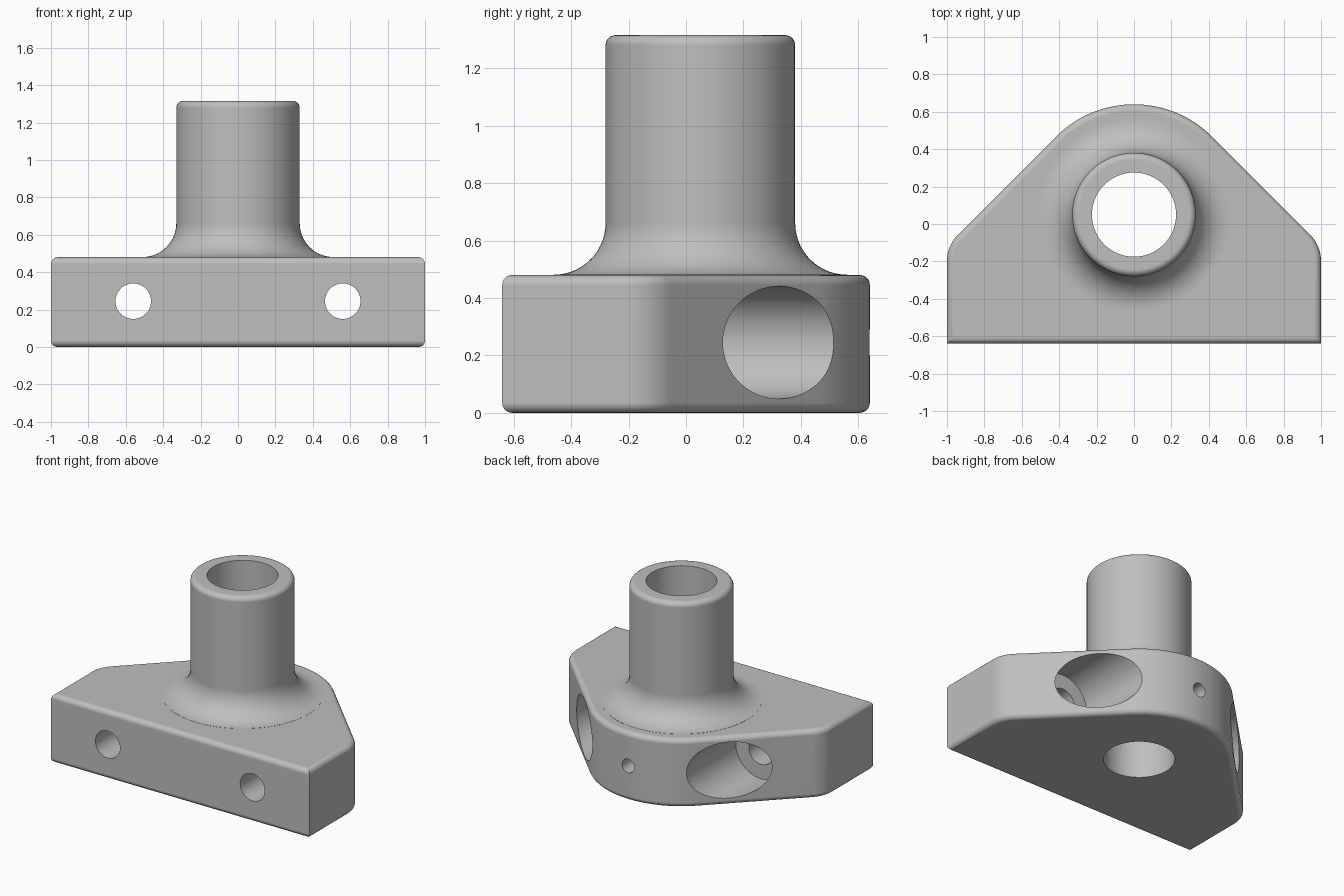
import bpy, bmesh
from math import sin, cos, pi, radians, sqrt
from mathutils import Matrix

if "Cube" in bpy.data.objects:
    bpy.data.objects.remove(bpy.data.objects["Cube"])

BASE_H, TOP, AXIS_Y, ROUND = 0.48, 1.315, 0.05, 0.035
HOLE_Z = 0.245

# One plain grey for the whole bracket
grey = bpy.data.materials.new("plain grey")
grey.use_nodes = True
colour = (0.52, 0.52, 0.52, 1)
grey.diffuse_color = colour
grey.node_tree.nodes["Principled BSDF"].inputs["Base Color"].default_value = colour


def arc(cx, cy, r, start, end, steps):
    angles = [radians(start + (end - start) * i / steps) for i in range(steps + 1)]
    return [(cx + r * cos(a), cy + r * sin(a)) for a in angles]


def make_object(name, bm):
    bmesh.ops.recalc_face_normals(bm, faces=bm.faces[:])
    mesh = bpy.data.meshes.new(name)
    bm.to_mesh(mesh)
    bm.free()
    mesh.materials.append(grey)
    obj = bpy.data.objects.new(name, mesh)
    bpy.context.collection.objects.link(obj)
    return obj


def combine(target, tool, operation):
    tool.hide_render = True
    mod = target.modifiers.new(tool.name, "BOOLEAN")
    mod.operation, mod.solver, mod.object = operation, "EXACT", tool
    bpy.context.view_layer.objects.active = target
    bpy.ops.object.modifier_apply(modifier=mod.name)
    bpy.data.objects.remove(tool)


def drill(target, name, radius, start, end, along_y=True):
    """Cut a round hole between two points on a y or z axis line."""
    bm = bmesh.new()
    length = end[1] - start[1] if along_y else end[2] - start[2]
    middle = [(a + b) / 2 for a, b in zip(start, end)]
    turn = Matrix.Rotation(pi / 2, 4, "X") if along_y else Matrix.Identity(4)
    bmesh.ops.create_cone(bm, cap_ends=True, segments=64, radius1=radius,
                          radius2=radius, depth=length,
                          matrix=Matrix.Translation(middle) @ turn)
    combine(target, make_object(name, bm), "DIFFERENCE")


# Base plate: straight front, 45 degree flanks, round back, softened rims
back_r, corner_r = 0.59, 0.2
corner_y = AXIS_Y + back_r * sqrt(2) - 1 - corner_r * (sqrt(2) - 1)
half = arc(1 - corner_r, corner_y, corner_r, 0, 45, 10)
outline = [(1, -0.64)] + half + arc(0, AXIS_Y, back_r, 45, 135, 32)
outline += [(-x, y) for x, y in reversed(half)] + [(-1, -0.64)]
bm = bmesh.new()
face = bm.faces.new([bm.verts.new((x, y, 0)) for x, y in outline])
raised = bmesh.ops.extrude_face_region(bm, geom=[face])["geom"]
bmesh.ops.translate(bm, vec=(0, 0, BASE_H),
                    verts=[v for v in raised if isinstance(v, bmesh.types.BMVert)])
bmesh.ops.recalc_face_normals(bm, faces=bm.faces[:])
rims = [e for e in bm.edges if abs(e.verts[0].co.z - e.verts[1].co.z) < 0.001]
bmesh.ops.bevel(bm, geom=rims, offset=ROUND, segments=5, profile=0.5,
                affect="EDGES", clamp_overlap=False)
bracket = make_object("flanged_bracket", bm)

# Tube: turned profile with a flared foot and a rounded lip
tube_r, flare = 0.33, 0.18
profile = [(0, 0.3), (tube_r + flare, 0.3)]
profile += arc(tube_r + flare, BASE_H + flare + 0.001, flare, 270, 180, 14)
profile += arc(tube_r - ROUND, TOP - ROUND, ROUND, 0, 90, 6) + [(0, TOP)]
bm = bmesh.new()
verts = [bm.verts.new((r, AXIS_Y, z)) for r, z in profile]
edges = [bm.edges.new(pair) for pair in zip(verts, verts[1:])]
bmesh.ops.spin(bm, geom=verts + edges, cent=(0, AXIS_Y, 0), axis=(0, 0, 1),
               angle=2 * pi, steps=96)
bmesh.ops.remove_doubles(bm, verts=bm.verts[:], dist=0.0001)
combine(bracket, make_object("tube", bm), "UNION")

# Vertical bore and the small screw hole at the back
drill(bracket, "bore", 0.225, (0, AXIS_Y, -1), (0, AXIS_Y, 2), along_y=False)
drill(bracket, "screw_hole", 0.048, (0, AXIS_Y, HOLE_Z), (0, 1, HOLE_Z))

# Mounting holes with wide counterbores opening through the flanks
for side, x in (("left", 0.56), ("right", -0.56)):
    drill(bracket, side + "_bolt_hole", 0.095, (x, -1, HOLE_Z), (x, 1, HOLE_Z))
    drill(bracket, side + "_counterbore", 0.196, (x, -0.03, HOLE_Z), (x, 1, HOLE_Z))

# Smooth curved walls, keep crisp edges and flat faces
bpy.ops.object.select_all(action="DESELECT")
bracket.select_set(True)
bpy.context.view_layer.objects.active = bracket
bpy.ops.object.shade_smooth_by_angle(angle=radians(32))
weighted = bracket.modifiers.new("flat_face_normals", "WEIGHTED_NORMAL")
weighted.keep_sharp = True
